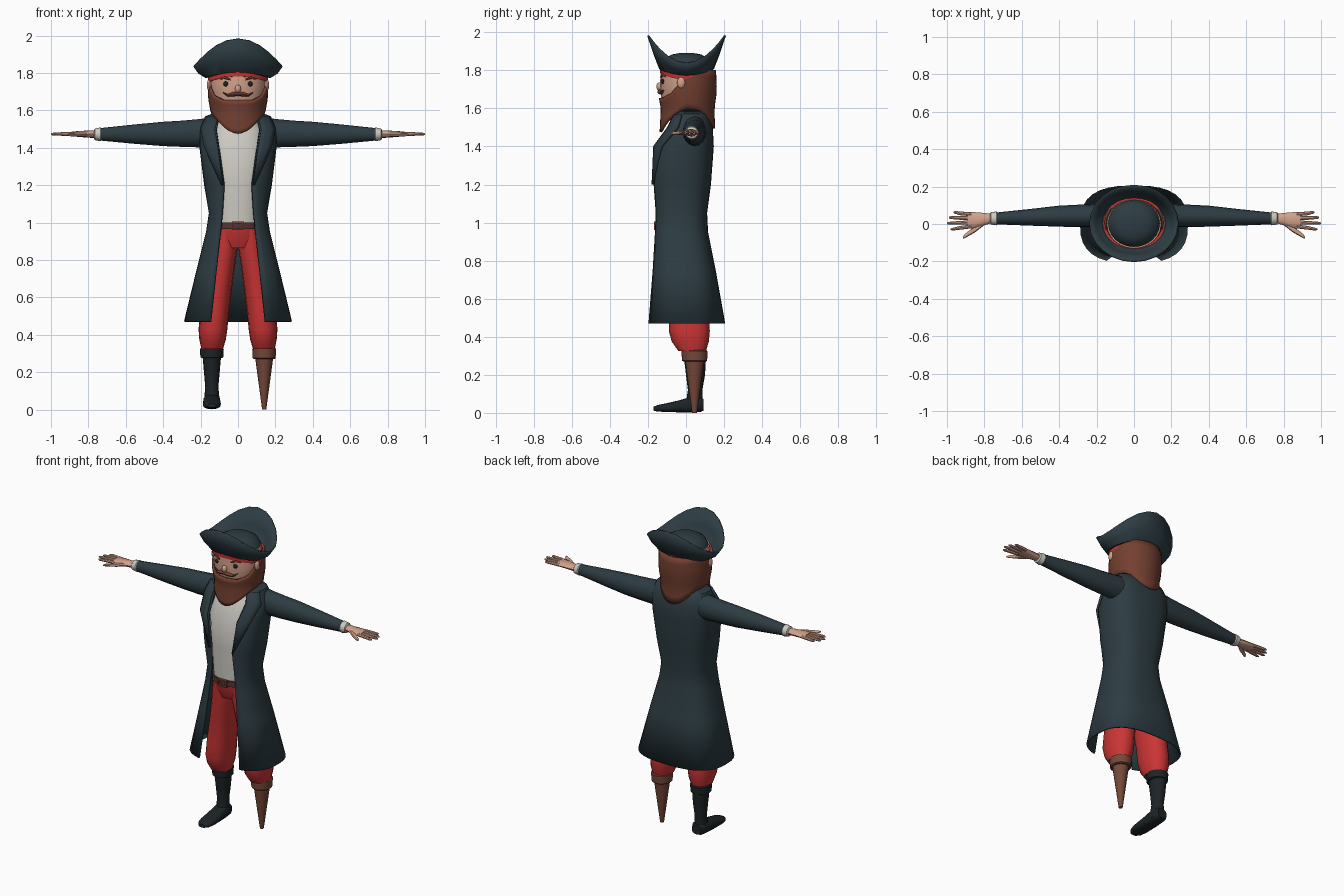
import bpy, bmesh
from math import sin, cos, pi, asin, radians

def mat(name, c):
    m = bpy.data.materials.new(name)
    m.diffuse_color = (*c, 1)
    return m

TEAL = mat("coat_cloth", (0.026, 0.045, 0.055))
RED = mat("red_cloth", (0.6, 0.035, 0.035))
SKIN = mat("skin", (0.65, 0.36, 0.26))
HAIR = mat("hair", (0.17, 0.05, 0.03))
WHITE = mat("linen", (0.6, 0.58, 0.53))
BLACK = mat("boot_leather", (0.012, 0.017, 0.019))
WOOD = mat("wood", (0.18, 0.065, 0.042))
BELT = mat("belt_leather", (0.09, 0.03, 0.03))

def finish(name, bm, m, mirror=False, thick=0):
    bmesh.ops.recalc_face_normals(bm, faces=bm.faces)
    me = bpy.data.meshes.new(name)
    bm.to_mesh(me)
    bm.free()
    me.materials.append(m)
    ob = bpy.data.objects.new(name, me)
    bpy.context.collection.objects.link(ob)
    if thick:
        s = ob.modifiers.new("thickness", 'SOLIDIFY')
        s.thickness, s.offset = thick, 0
    if mirror:
        ob.modifiers.new("mirror", 'MIRROR')
    return ob

def loft(name, rows, m, closed=True, caps=True, **kw):
    """Skin a list of equally long point rows."""
    bm = bmesh.new()
    v = [[bm.verts.new(p) for p in r] for r in rows]
    n = len(rows[0])
    for a, b in zip(v, v[1:]):
        for i in range(n if closed else n - 1):
            j = (i + 1) % n
            bm.faces.new((a[i], a[j], b[j], b[i]))
    if caps and closed:
        bm.faces.new(v[0])
        bm.faces.new(v[-1])
    return finish(name, bm, m, **kw)

def power(t, p):
    return abs(t) ** p * (1 if t >= 0 else -1)

def tube(name, rings, m, axis='z', n=16, p=1.0, **kw):
    """Ring = (centre x, y, z, radius 1, radius 2) in the plane across the axis."""
    rows = []
    for x, y, z, a, b in rings:
        row = []
        for i in range(n):
            c, s = power(cos(2*pi*i/n), p), power(sin(2*pi*i/n), p)
            row.append({'z': (x + a*c, y + b*s, z), 'x': (x, y + a*c, z + b*s),
                        'y': (x + a*c, y, z + b*s)}[axis])
        rows.append(row)
    return loft(name, rows, m, **kw)

def body(name, rings, m, **kw):
    """Ring = (centre x, z, half width, front y, back y)."""
    return tube(name, [(x, (f+b)/2, z, w, (b-f)/2) for x, z, w, f, b in rings], m, **kw)

def ball(name, loc, r, m, mirror=False):
    bm = bmesh.new()
    bmesh.ops.create_uvsphere(bm, u_segments=12, v_segments=8, radius=1)
    for v in bm.verts:
        v.co = [l + c*s for l, c, s in zip(loc, v.co, r)]
    return finish(name, bm, m, mirror=mirror)

def box(name, loc, size, m):
    bm = bmesh.new()
    bmesh.ops.create_cube(bm, size=1)
    for v in bm.verts:
        v.co = [l + c*s for l, c, s in zip(loc, v.co, size)]
    return finish(name, bm, m)

# Coat: open shell, ring = (z, half width, front y, back y, half opening)
COAT = [(1.59, .10, -.05, .085, .08), (1.565, .17, -.065, .11, .10),
        (1.50, .20, -.095, .135, .115), (1.40, .20, -.165, .14, .10),
        (1.20, .175, -.17, .125, .073), (1.05, .15, -.165, .105, .083),
        (.95, .165, -.17, .11, .093), (.75, .215, -.182, .15, .115),
        (.47, .283, -.205, .20, .145)]
P = .75

def coat_point(ring, a, grow=1.0):
    z, w, f, b, o = ring
    return (grow*w*power(sin(a), P), (f+b)/2 - grow*(b-f)/2*power(cos(a), P), z)

def coat_angle(ring, x):
    return asin(min(1, (x / ring[1]) ** (1/P)))

rows = []
for r in COAT:
    a0 = coat_angle(r, r[4])
    rows.append([coat_point(r, a0 + (2*pi - 2*a0)*i/28) for i in range(29)])
loft("coat", rows, TEAL, closed=False, thick=.012)

# Lapels lie on the coat front
rows = []
for i, wide in ((1, .06), (2, .072), (3, .065), (4, .006)):
    r = COAT[i]
    rows.append([coat_point(r, coat_angle(r, r[4] + wide*k/3), 1.07) for k in range(4)])
loft("lapel", rows, TEAL, closed=False, thick=.014, mirror=True)

# Sleeves, cuffs, hands
tube("sleeve", [(.13, .045, 1.485, .065, .08), (.2, .045, 1.478, .062, .076), (.3, .043, 1.475, .06, .07),
                (.4, .042, 1.474, .056, .065), (.55, .036, 1.473, .045, .052),
                (.73, .03, 1.472, .032, .034)], TEAL, axis='x', mirror=True)
tube("shirt_cuff", [(.725, .03, 1.472, .028, .029), (.735, .03, 1.472, .037, .037),
                    (.765, .03, 1.472, .033, .031), (.77, .03, 1.472, .026, .022)], WHITE, axis='x', mirror=True)
tube("palm", [(.755, .03, 1.472, .023, .02), (.80, .026, 1.473, .033, .019),
              (.85, .02, 1.474, .043, .016), (.89, .02, 1.474, .044, .012)], SKIN, axis='x', n=12, mirror=True)
for i, (y0, y1, x1) in enumerate([(.052, .062, .965), (.031, .034, .99), (.009, .004, 1.0), (-.013, -.028, .98)]):
    tube(f"finger_{i+1}", [(.87, y0, 1.474, .0105, .0105), (.93, (y0+y1)/2, 1.474, .01, .01),
                           (x1-.01, y1, 1.473, .0075, .0075), (x1, y1, 1.473, .004, .004)],
         SKIN, axis='x', n=8, mirror=True)
tube("thumb", [(.80, .012, 1.472, .018, .012), (.85, -.028, 1.471, .017, .011),
               (.905, -.065, 1.47, .011, .008), (.915, -.074, 1.47, .005, .004)], SKIN, axis='x', n=8, mirror=True)

# Shirt, belt, trousers
body("shirt", [(0, .98, .12, -.145, .08), (0, 1.2, .14, -.15, .1), (0, 1.38, .16, -.145, .115),
               (0, 1.5, .14, -.085, .105), (0, 1.56, .085, -.055, .075), (0, 1.605, .075, -.055, .065)],
     WHITE, n=24, p=.85)
body("belt", [(0, .966, .128, -.158, .09), (0, 1.0, .126, -.156, .088)], BELT, n=24, p=.85)
for s in (-1, 1):
    box("buckle_side", (s*.026, -.16, .983), (.01, .016, .045), WOOD)
    box("buckle_bar", (0, -.16, .983 + s*.018), (.06, .016, .009), WOOD)
body("trouser_hips", [(0, .985, .122, -.15, .085), (0, .92, .128, -.14, .095), (0, .865, .11, -.115, .09)],
     RED, n=24, p=.85)
body("trouser_leg", [(.064, .96, .062, -.135, .085), (.07, .86, .067, -.125, .1), (.096, .7, .07, -.105, .11),
                     (.125, .52, .077, -.09, .122), (.134, .43, .077, -.09, .125), (.136, .375, .071, -.075, .12),
                     (.138, .325, .058, -.04, .105)], RED, p=.9, mirror=True)

# Boot on one side, peg on the other
tube("boot_cuff", [(-.14, .045, .275, .052, .057), (-.14, .045, .28, .061, .066),
                   (-.14, .045, .325, .064, .069), (-.14, .045, .33, .055, .06)], BLACK)
tube("boot_shaft", [(-.14, .047, .29, .05, .058), (-.14, .05, .2, .042, .05), (-.14, .048, .12, .035, .038),
                    (-.14, .045, .07, .04, .043), (-.14, .045, .02, .042, .045)], BLACK)
tube("boot_foot", [(-.14, .093, .042, .032, .03), (-.14, .075, .045, .042, .04), (-.14, .02, .042, .046, .04),
                   (-.14, -.04, .034, .048, .031), (-.14, -.11, .027, .048, .022), (-.14, -.15, .024, .04, .017),
                   (-.14, -.172, .022, .022, .01)], BLACK, axis='y', p=.75)
tube("peg_socket", [(.14, .045, .27, .055, .06), (.14, .045, .275, .061, .066),
                    (.14, .045, .325, .064, .069), (.14, .045, .33, .055, .06)], WOOD)
tube("peg", [(.14, .045, .29, .05, .052), (.14, .045, 0, .011, .013)], WOOD)

# Head and face
tube("head", [(0, .0, 1.50, .06, .06), (0, .0, 1.57, .075, .08), (0, -.005, 1.62, .12, .115), (0, 0, 1.67, .143, .132),
              (0, 0, 1.74, .15, .136), (0, 0, 1.83, .145, .13)], SKIN, n=24)
ball("ear", (.154, -.025, 1.735), (.013, .022, .03), SKIN, mirror=True)
ball("nose", (0, -.138, 1.715), (.016, .018, .022), SKIN)
ball("eye", (.065, -.12, 1.742), (.014, .01, .014), BLACK, mirror=True)
tube("eyebrow", [(.04, -.131, 1.765, .005, .005), (.07, -.122, 1.775, .006, .007), (.095, -.108, 1.768, .004, .003)],
     HAIR, axis='x', n=8, mirror=True)
tube("moustache", [(0, -.138, 1.688, .013, .011), (.03, -.138, 1.686, .013, .012), (.055, -.13, 1.68, .009, .007),
                   (.08, -.12, 1.695, .004, .003)], HAIR, axis='x', n=8, mirror=True)

# Hair and beard: one shell whose top and bottom edges vary around the head
def along(table, t):
    for (t0, v0), (t1, v1) in zip(table, table[1:]):
        if t <= t1:
            return v0 + (v1 - v0)*(t - t0)/(t1 - t0)
    return table[-1][1]

TOP = [(0, 1.655), (30, 1.655), (55, 1.68), (70, 1.72), (76, 1.80), (180, 1.80)]
LOW = [(0, 1.475), (15, 1.482), (30, 1.51), (60, 1.57), (90, 1.60), (120, 1.585), (150, 1.525), (165, 1.50), (180, 1.495)]
FIT = [(1.47, .96), (1.50, .94), (1.60, .91), (1.66, .98), (1.72, 1.0), (1.80, .97)]
angles = [0, 10, 20, 30, 42, 55, 65, 70, 76, 90, 105, 120, 135, 150, 160, 170, 180]
angles += [360 - a for a in angles[-2:0:-1]]
rows = []
for k in range(8):
    row = []
    for t in angles:
        u = min(t, 360 - t)
        z = along(LOW, u) + (along(TOP, u) - along(LOW, u))*k/7
        f, a = along(FIT, z), radians(t)
        row.append((.155*f*sin(a), .008 - .147*f*cos(a), z))
    rows.append(row)
loft("hair_and_beard", rows, HAIR, caps=False, thick=.014)

# Headband and hat: both dip at the sides, brim rises front and back
def sweep(rx, ry, z_side, z_front, n=24):
    return [(rx*cos(2*pi*i/n), .003 + ry*sin(2*pi*i/n),
             z_side + (z_front - z_side)*sin(2*pi*i/n)**2) for i in range(n)]

loft("headband", [sweep(.160, .138, 1.752, 1.782), sweep(.163, .141, 1.79, 1.815)], RED)
loft("hat_brim", [sweep(.15, .125, 1.782, 1.80), sweep(.172, .14, 1.778, 1.81), sweep(.208, .167, 1.80, 1.88),
                  sweep(.235, .202, 1.838, 1.983)], TEAL, caps=False, thick=.01)
loft("hat_crown", [sweep(.155, .13, 1.785, 1.80), sweep(.138, .125, 1.83, 1.83), sweep(.118, .112, 1.862, 1.862),
                   sweep(.08, .078, 1.883, 1.883), sweep(.03, .03, 1.892, 1.892)], TEAL)

bpy.ops.object.select_all(action='SELECT')
bpy.context.view_layer.objects.active = bpy.data.objects["coat"]
bpy.ops.object.shade_smooth_by_angle(angle=radians(40))
